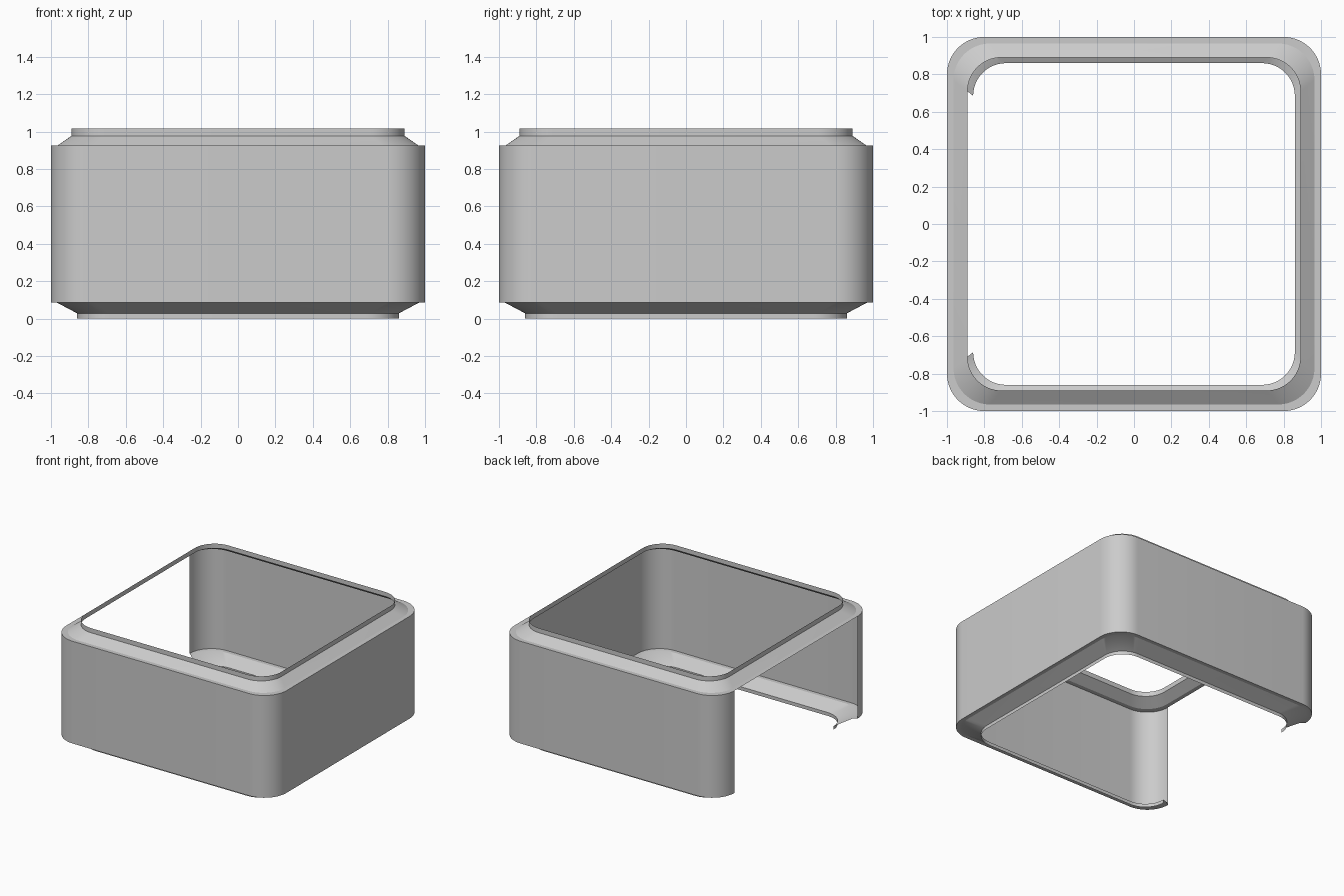
import bpy, bmesh, math

if "Cube" in bpy.data.objects:
    bpy.data.objects.remove(bpy.data.objects["Cube"])

SEG = 14  # segments per rounded corner


def ring(half, radius, z):
    """Rounded square loop; starts at the lower end of the +x side."""
    pts = []
    c = half - radius
    for i, (sx, sy) in enumerate([(1, 1), (-1, 1), (-1, -1), (1, -1)]):
        for k in range(SEG + 1):
            a = math.pi / 2 * (i + k / SEG)
            pts.append((sx * c + radius * math.cos(a), sy * c + radius * math.sin(a), z))
    return pts


# half width, corner radius, height, from bottom lip to top lip
levels = [
    (0.86, 0.175, 0.0),
    (0.86, 0.175, 0.028),
    (0.968, 0.195, 0.085),
    (1.0, 0.2, 0.085),
    (1.0, 0.2, 0.925),
    (0.965, 0.195, 0.925),
    (0.89, 0.18, 0.977),
    (0.89, 0.18, 1.015),
]
OPEN_BELOW = 4             # bands below the upper rim are open on the left side
LEFT = 2 * (SEG + 1) - 1   # index of the straight left segment

bm = bmesh.new()
rings = [[bm.verts.new(p) for p in ring(*lv)] for lv in levels]
n = len(rings[0])
for b in range(len(rings) - 1):
    lo, hi = rings[b], rings[b + 1]
    for i in range(n):
        if i == LEFT and b < OPEN_BELOW:
            continue
        j = (i + 1) % n
        bm.faces.new((lo[i], lo[j], hi[j], hi[i]))

# hollow housing shell with open top, bottom and left side
mesh = bpy.data.meshes.new("housing_shell")
bm.to_mesh(mesh)
bm.free()
shell = bpy.data.objects.new("housing_shell", mesh)
bpy.context.collection.objects.link(shell)
bpy.context.view_layer.objects.active = shell
shell.select_set(True)
bpy.ops.object.shade_smooth_by_angle(angle=math.radians(25))
